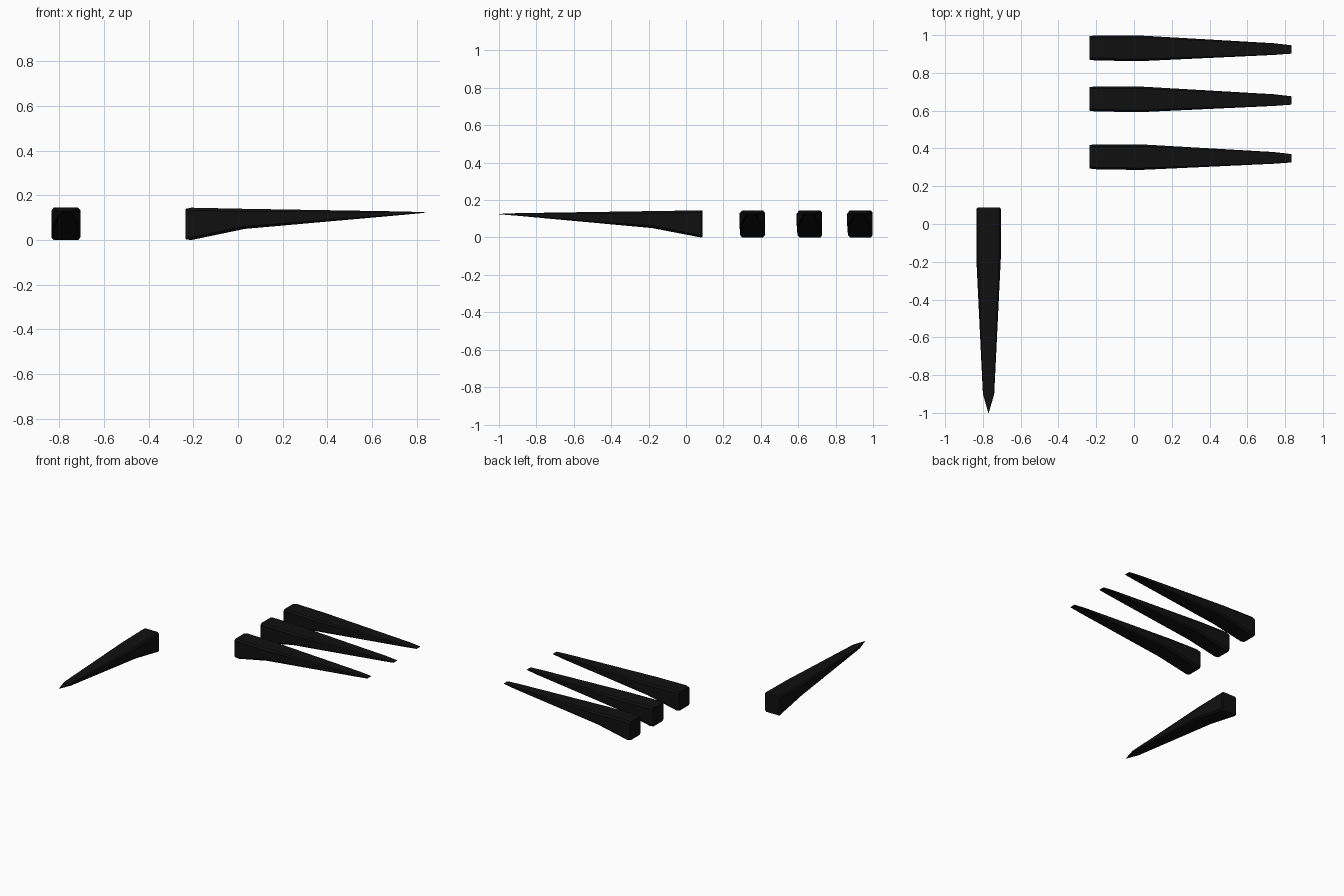
import bpy, bmesh

if "Cube" in bpy.data.objects:
    bpy.data.objects.remove(bpy.data.objects["Cube"])

black = bpy.data.materials.new("near_black")
black.diffuse_color = (0.005, 0.005, 0.005, 1)
black.use_nodes = True
black.node_tree.nodes["Principled BSDF"].inputs["Base Color"].default_value = black.diffuse_color


def claw(name, sections, place):
    """Loft chamfered rectangles: (along, side offset, half width, z low, z high)."""
    bm = bmesh.new()
    rings = []
    for t, s, w, lo, hi in sections:
        c = min(0.16 * w, 0.2 * (hi - lo))
        d = min(0.012, 0.2 * (hi - lo))
        pts = [(-w + c, lo), (w - c, lo), (w, lo + d), (w, hi - d),
               (w - c, hi), (-w + c, hi), (-w, hi - d), (-w, lo + d)]
        rings.append([bm.verts.new(place(t, s + a, z)) for a, z in pts])
    for r0, r1 in zip(rings, rings[1:]):
        for i in range(8):
            j = (i + 1) % 8
            bm.faces.new((r0[i], r0[j], r1[j], r1[i]))
    bm.faces.new(rings[0])
    bm.faces.new(rings[-1])
    bmesh.ops.recalc_face_normals(bm, faces=bm.faces)
    me = bpy.data.meshes.new(name)
    bm.to_mesh(me)
    bm.free()
    me.materials.append(black)
    ob = bpy.data.objects.new(name, me)
    bpy.context.collection.objects.link(ob)
    return ob


# three parallel finger claws with blunt blade tips, pointing right
finger = [(-0.235, 0.0, 0.062, 0.004, 0.14),
          (-0.21, 0.0, 0.066, 0.0, 0.145),
          (0.03, -0.002, 0.068, 0.05, 0.14),
          (0.74, -0.006, 0.031, 0.113, 0.128),
          (0.835, -0.008, 0.022, 0.122, 0.125)]
for n, yc in enumerate((0.356, 0.662, 0.932), 1):
    claw(f"finger_claw_{n}", finger, lambda t, s, z, yc=yc: (t, yc + s, z))

# thumb claw with a sharp point, aimed at the front
thumb = [(-0.088, 0.0, 0.058, 0.003, 0.143),
         (-0.08, 0.0, 0.065, 0.0, 0.145),
         (0.18, 0.0, 0.065, 0.05, 0.141),
         (0.90, 0.0, 0.030, 0.116, 0.130),
         (1.0, 0.0, 0.001, 0.124, 0.126)]
claw("thumb_claw", thumb, lambda t, s, z: (-0.77 + s, -t, z))
